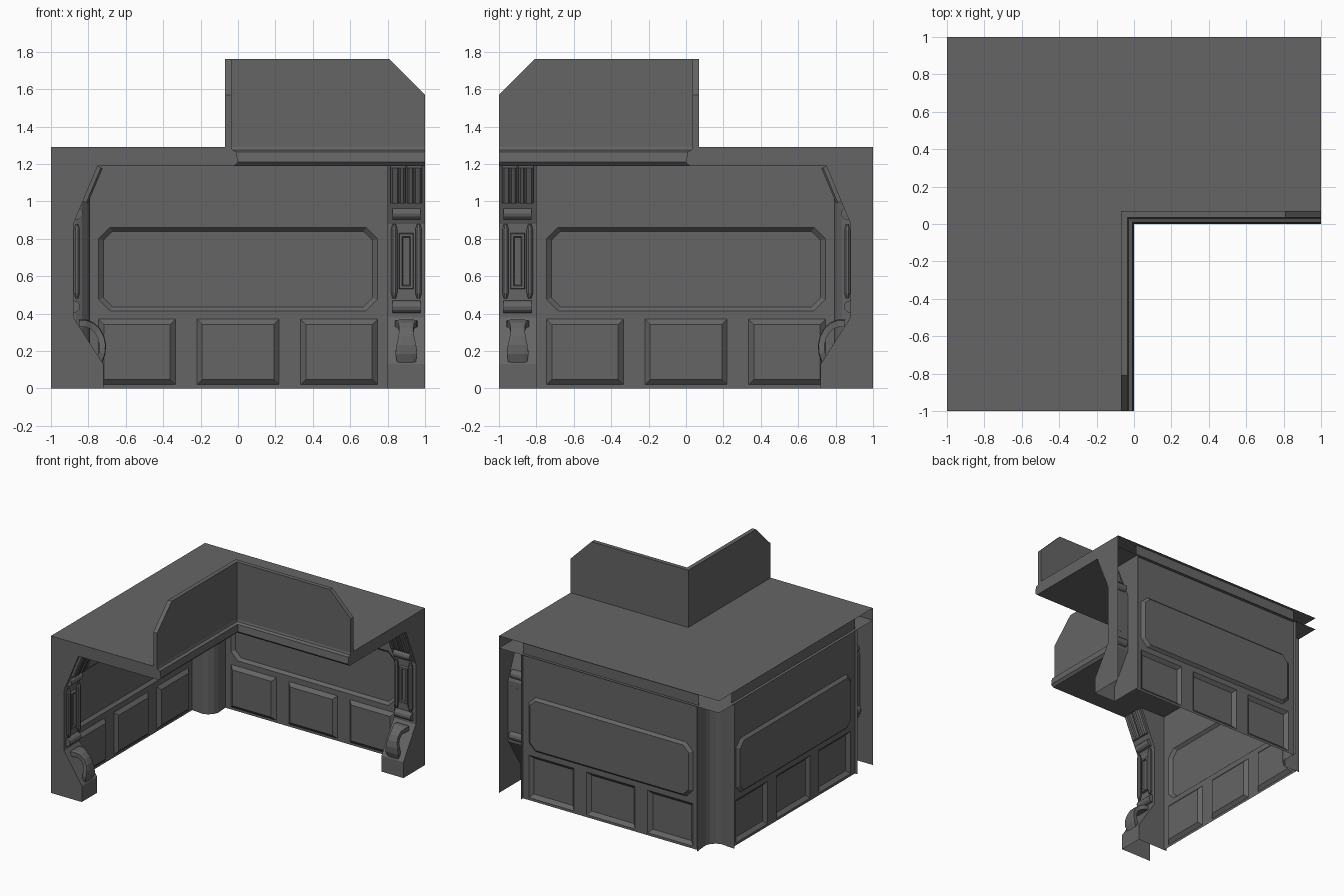
import bpy, bmesh
from math import sin, cos, radians, pi
from mathutils import Matrix, Vector

if "Cube" in bpy.data.objects:
    bpy.data.objects.remove(bpy.data.objects["Cube"])

# Work in (x, u, z) where u is the depth in front of the back plane: y = 1 - u.
# Everything is symmetric about the diagonal: (x, y) -> (-y, -x).
DIAG = Matrix(((0, -1, 0, 0), (-1, 0, 0, 0), (0, 0, 1, 0), (0, 0, 0, 1)))
dark = bpy.data.materials.new("dark_grey")
dark.diffuse_color = (.13, .13, .13, 1)
dark.use_nodes = True
dark.node_tree.nodes["Principled BSDF"].inputs["Base Color"].default_value = dark.diffuse_color


def finish(bm, name, hint=None, both=True):
    bmesh.ops.remove_doubles(bm, verts=bm.verts, dist=0.0005)
    bmesh.ops.recalc_face_normals(bm, faces=bm.faces)
    bm.normal_update()
    if hint:
        total = sum((f.normal * f.calc_area() for f in bm.faces), Vector())
        if total.dot(Vector(hint)) < 0:
            bmesh.ops.reverse_faces(bm, faces=bm.faces)
    for side in (("back", "left") if both else ("",)):
        if side == "left":
            bmesh.ops.transform(bm, matrix=DIAG, verts=bm.verts)
            bmesh.ops.reverse_faces(bm, faces=bm.faces)
        label = name + ("_" + side if side else "")
        me = bpy.data.meshes.new(label)
        bm.to_mesh(me)
        me.materials.append(dark)
        bpy.context.collection.objects.link(bpy.data.objects.new(label, me))
    bm.free()


def face(bm, pts):
    return bm.faces.new([bm.verts.new((x, 1 - u, z)) for x, u, z in pts])


def bridge(bm, a, b, closed=True):
    n = len(a)
    for i in range(n if closed else n - 1):
        j = (i + 1) % n
        face(bm, [a[i], a[j], b[j], b[i]])


def loft(name, rings, closed=True, caps=(True, True), hint=None, both=True):
    bm = bmesh.new()
    for a, b in zip(rings, rings[1:]):
        bridge(bm, a, b, closed)
    if caps[0]:
        face(bm, rings[0])
    if caps[1]:
        face(bm, rings[-1])
    finish(bm, name, hint, both)


def rect(x0, x1, z0, z1, u, inset=0.0):
    x0, x1, z0, z1 = x0 + inset, x1 - inset, z0 + inset, z1 - inset
    return [(x0, u, z0), (x1, u, z0), (x1, u, z1), (x0, u, z1)]


def octagon(x, z0, z1, c, u):
    return [(-x + c, u, z0), (x - c, u, z0), (x, u, z0 + c), (x, u, z1 - c),
            (x - c, u, z1), (-x + c, u, z1), (-x, u, z1 - c), (-x, u, z0 + c)]


# Walls: three raised square panels below, one recessed octagonal panel above
WALL, CEIL, MID, TOP = 0.025, 1.19, 0.39, 1.29
bm = bmesh.new()
xs = [-.8, -.745, -.335, -.22, .22, .335, .745, .8]
zs = [0, .02, .37, MID]
for i in range(7):
    for k in range(3):
        r = rect(xs[i], xs[i + 1], zs[k], zs[k + 1], WALL)
        if k == 1 and i in (1, 3, 5):
            top = rect(xs[i], xs[i + 1], zs[k], zs[k + 1], WALL + .025, .028)
            bridge(bm, r, top)
            face(bm, top)
        else:
            face(bm, r)
rim = octagon(.745, .415, .86, .06, WALL)
floor = octagon(.72, .435, .84, .05, WALL - .022)
bridge(bm, rim, floor)
face(bm, floor)
c = rect(-.8, .8, MID, TOP, WALL)
for k in range(4):
    a, b, nxt = rim[2 * k], rim[2 * k + 1], rim[(2 * k + 2) % 8]
    p, q = c[k], c[(k + 1) % 4]
    face(bm, [p, q, b, a])
    face(bm, [q, nxt, b])
for x in (-.8, .8):
    face(bm, [(x, 0, 0), (x, WALL, 0), (x, WALL, CEIL), (x, 0, CEIL)])
finish(bm, "wall", (0, -1, 0))

# Inner corner post
plan = [(-.8, 0), (-.79, .13), (-.805, .165), (-.835, .195), (-.87, .21), (-1, .2)]
loft("corner_post", [[(x, u, z) for x, u in plan] for z in (0, CEIL)],
     closed=False, caps=(False, False), hint=(1, -1, 0), both=False)

# Counter slab: two L-shaped sheets joined by a moulded front edge, back left open
EDGE = [(.035, TOP), (.03, 1.275), (.008, 1.265), (0, 1.21), (.02, CEIL)]   # (setback, z)
bm = bmesh.new()
rows = [[(1, 1 - d, z), (-d, 1 - d, z), (-d, 2, z)] for d, z in EDGE]
for a, b in zip(rows, rows[1:]):
    bridge(bm, a, b, closed=False)
for row in (rows[0], rows[-1]):
    z = row[0][2]
    face(bm, row + [(-1, 2, z), (-1, 0, z), (1, 0, z)])
finish(bm, "counter", (1, -1, 0), both=False)

# Upright screen with clipped outer corner, mitred at the inside corner
def screen(d):
    return [(-d, 1 - d, TOP), (1, 1 - d, TOP), (1, 1 - d, 1.57),
            (.81, 1 - d, 1.76), (-d, 1 - d, 1.76)]
bm = bmesh.new()
front, back = screen(.035), screen(.07)
bridge(bm, front, back, closed=False)
face(bm, front)
face(bm, back)
finish(bm, "screen")

# End ribs: outer cap, stepped front and inner side, open at the back
RIB = [(.28, 0), (.28, .13), (.12, .38), (.12, .88), (.25, CEIL)]
bm = bmesh.new()
bridge(bm, [(.8, u, z) for u, z in RIB], [(1, u, z) for u, z in RIB], closed=False)
face(bm, [(.8, u, z) for u, z in [(0, 0)] + RIB + [(0, CEIL)]])
face(bm, [(1, u, z) for u, z in [(0, 0)] + RIB]
     + [(1, 1 - d, z) for d, z in reversed(EDGE)] + [(1, 0, TOP)])
finish(bm, "rib", (0, -1, 0))

# Curved foot strap, flared at both ends
rings = []
widths = [.06, .056, .042, .038, .042, .052, .058, .05]
for i, w in enumerate(widths):
    t = radians(100 - i * 19)
    o = (.17 + .125 * cos(t), .22 + .15 * sin(t))
    n = (.17 + .09 * cos(t), .22 + .11 * sin(t))
    rings.append([(.9 - w, *n), (.9 - w, .9 * o[0] + .1 * n[0], .9 * o[1] + .1 * n[1]),
                  (.9 - w * .6, *o), (.9 + w * .6, *o),
                  (.9 + w, .9 * o[0] + .1 * n[0], .9 * o[1] + .1 * n[1]), (.9 + w, *n)])
loft("foot_strap", rings)

# Horizontal round bars
for name, u, z in (("lower_bar", .122, .437), ("upper_bar", .138, .935)):
    loft(name, [[(x, u + .033 * cos(k * pi / 6), z + .033 * sin(k * pi / 6))
                 for k in range(12)] for x in (.825, .975)])

# Framed plate with recessed centre
loft("rib_plate", [rect(.86, .94, .53, .83, .118), rect(.86, .94, .53, .83, .14, .004),
                   rect(.86, .94, .53, .83, .14, .018), rect(.86, .94, .53, .83, .127, .022)])

# Vertical tubes with tapered ends
for name, x in (("tube_inner", .835), ("tube_outer", .965)):
    loft(name, [[(x + r * cos(k * pi / 4 + pi / 8), .138 + r * sin(k * pi / 4 + pi / 8), z)
                 for k in range(8)]
                for r, z in ((.009, .48), (.018, .51), (.018, .85), (.009, .88))])

# Ridged pads following the upper slope
pad = [(-.04, -.005), (-.04, .018), (-.03, .027), (-.004, .027), (.004, .02),
       (.012, .027), (.03, .027), (.04, .018), (.04, -.005)]
for name, x, s in (("pad_inner", .856, 1), ("pad_outer", .944, -1)):
    loft(name, [[(x + o * s, .12 + (z - .88) * .13 / .31 + h, z - h * .4) for o, h in pad]
                for z in (1.0, 1.188)])
